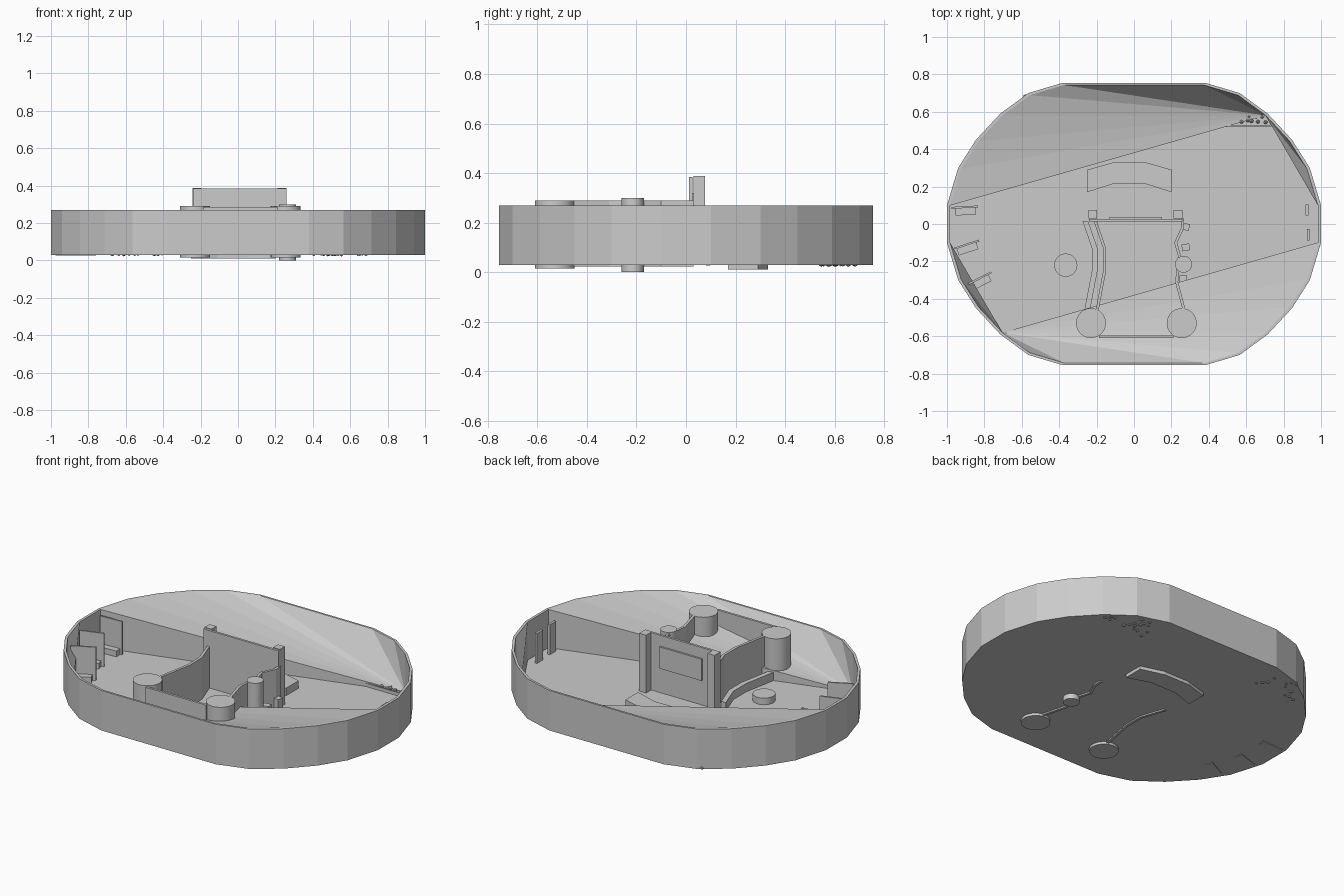
import bpy, bmesh, math, random
from mathutils import Vector

if "Cube" in bpy.data.objects:
    bpy.data.objects.remove(bpy.data.objects["Cube"])

random.seed(4)


def mesh_object(name, bm):
    me = bpy.data.meshes.new(name)
    bm.to_mesh(me)
    bm.free()
    ob = bpy.data.objects.new(name, me)
    bpy.context.collection.objects.link(ob)
    return ob


def prism(name, pts, z0, z1):
    bm = bmesh.new()
    low = [bm.verts.new((x, y, z0)) for x, y in pts]
    top = [bm.verts.new((x, y, z1)) for x, y in pts]
    bm.faces.new(low[::-1])
    bm.faces.new(top)
    n = len(pts)
    for i in range(n):
        j = (i + 1) % n
        bm.faces.new((low[i], low[j], top[j], top[i]))
    bmesh.ops.recalc_face_normals(bm, faces=bm.faces)
    return mesh_object(name, bm)


def block(name, x, y, sx, sy, z0, z1, ang=0):
    c, s = math.cos(math.radians(ang)), math.sin(math.radians(ang))
    corners = [(-sx / 2, -sy / 2), (sx / 2, -sy / 2), (sx / 2, sy / 2), (-sx / 2, sy / 2)]
    return prism(name, [(x + a * c - b * s, y + a * s + b * c) for a, b in corners], z0, z1)


def strip(name, path, width, z0, z1):
    # a thin wall following a path running along y
    return prism(name, path + [(x + width, y) for x, y in path[::-1]], z0, z1)


def cylinder(name, x, y, r, z0, z1):
    bpy.ops.mesh.primitive_cylinder_add(vertices=32, radius=r, depth=z1 - z0,
                                        location=(x, y, (z0 + z1) / 2))
    bpy.context.object.name = name
    bpy.ops.object.shade_smooth_by_angle()


# Oval outline, mirrored from one quarter
Z0, FLOOR, RIM = 0.03, 0.04, 0.27
quarter = [(1.0, 0.1), (0.94, 0.3), (0.845, 0.45), (0.715, 0.59), (0.565, 0.70), (0.38, 0.755)]
half = quarter + [(-x, y) for x, y in quarter[::-1]]
outline = half + [(-x, -y) for x, y in half]
inner = [(x * 0.984, y * 0.984) for x, y in outline]
N = len(outline)

# Tray floor and its thin rim wall
prism("tray_floor", outline, Z0, FLOOR)
bm = bmesh.new()
rings = [[bm.verts.new((x, y, z)) for x, y in pts]
         for pts, z in ((outline, FLOOR), (outline, RIM), (inner, RIM), (inner, FLOOR))]
for a, b in zip(rings, rings[1:]):
    for i in range(N):
        j = (i + 1) % N
        bm.faces.new((a[i], a[j], b[j], b[i]))
mesh_object("tray_rim", bm)

# Sloping sheets fanning from a low corner up to the rim, on two opposite sides
for name, s in (("back_slope", 1), ("front_slope", -1)):
    bm = bmesh.new()
    pts = [(s * x, s * y) for x, y in inner[:len(half)]]
    apex = bm.verts.new((*pts[3], FLOOR))
    top = [bm.verts.new((x, y, RIM)) for x, y in pts]
    for a, b in zip(top, top[1:]):
        bm.faces.new((apex, a, b))
    for end, flip in ((top[0], True), (top[-1], False)):
        foot = bm.verts.new((end.co.x, end.co.y, FLOOR))
        bm.faces.new((apex, foot, end) if flip else (apex, end, foot))
    mesh_object(name, bm)

# Round posts and the low disc
cylinder("front_left_post", -0.23, -0.53, 0.08, 0.015, 0.29)
cylinder("front_right_post", 0.255, -0.53, 0.08, 0.015, 0.29)
cylinder("side_post", 0.265, -0.215, 0.045, 0.0, 0.30)
cylinder("floor_disc", -0.365, -0.22, 0.062, 0.035, 0.08)

# Bent walls of the central chamber and the curb beside one
left = [(-0.215, 0.015), (-0.165, -0.13), (-0.165, -0.25), (-0.205, -0.46)]
right = [(0.25, 0.03), (0.252, -0.02), (0.215, -0.10), (0.235, -0.17), (0.22, -0.31), (0.26, -0.46)]
strip("left_wall", left, 0.016, 0.022, 0.29)
strip("right_wall", right, 0.016, 0.022, 0.29)
strip("left_curb", [(x - 0.06, y) for x, y in left], 0.03, 0.035, 0.09)

# Straight walls, corner posts and raised panel
block("chamber_back_wall", 0.01, 0.02, 0.5, 0.014, 0.035, 0.385)
block("chamber_front_wall", 0.012, -0.602, 0.40, 0.014, 0.035, 0.285)
block("wall_panel", 0.01, 0.032, 0.28, 0.012, 0.19, 0.32)
for x in (-0.22, 0.235):
    block("corner_post", x, 0.053, 0.046, 0.046, 0.035, 0.388)
for x, y, a in ((0.275, -0.015, -10), (0.277, -0.125, 10), (0.262, -0.293, 5)):
    block("side_block", x, y, 0.042, 0.036, 0.035, 0.12, a)

# Arched step behind the chamber
arch = [(-0.25, 0.29), (-0.11, 0.33), (0.06, 0.33), (0.2, 0.29),
        (0.2, 0.17), (0.06, 0.215), (-0.11, 0.215), (-0.25, 0.17)]
prism("arched_step", arch, 0.01, 0.085)

# Upright dividers with low seats at the left end
for x, y, a in ((-0.905, 0.09, 3), (-0.895, -0.11, 18), (-0.825, -0.29, 27)):
    block("divider", x, y, 0.14, 0.01, 0.026, 0.24, a)
    block("divider_seat", x + 0.005, y - 0.022, 0.11, 0.04, 0.028, 0.075, a)

# Small upright plates at the right end
block("end_plate", 0.925, 0.075, 0.014, 0.06, 0.035, 0.22)
block("end_plate", 0.932, -0.057, 0.014, 0.06, 0.035, 0.22)

# Beds of pebbles in the back corners, each with a low edging
for s in (1, -1):
    block("bed_edging", s * 0.565, 0.522, 0.33, 0.008, 0.035, 0.06)
    bm = bmesh.new()
    for row in range(6):
        for col in range(10):
            x = 0.41 + col * 0.032 + (row % 2) * 0.016 + random.uniform(-.008, .008)
            y = 0.55 + row * 0.026 + random.uniform(-.006, .006)
            if x + y > 1.27:
                continue
            made = bmesh.ops.create_icosphere(bm, subdivisions=1, radius=random.uniform(.010, .014))
            bmesh.ops.translate(bm, verts=made["verts"],
                                vec=Vector((s * x, y, random.choice((0.035, 0.045, 0.055)))))
    mesh_object("pebble_bed", bm)
